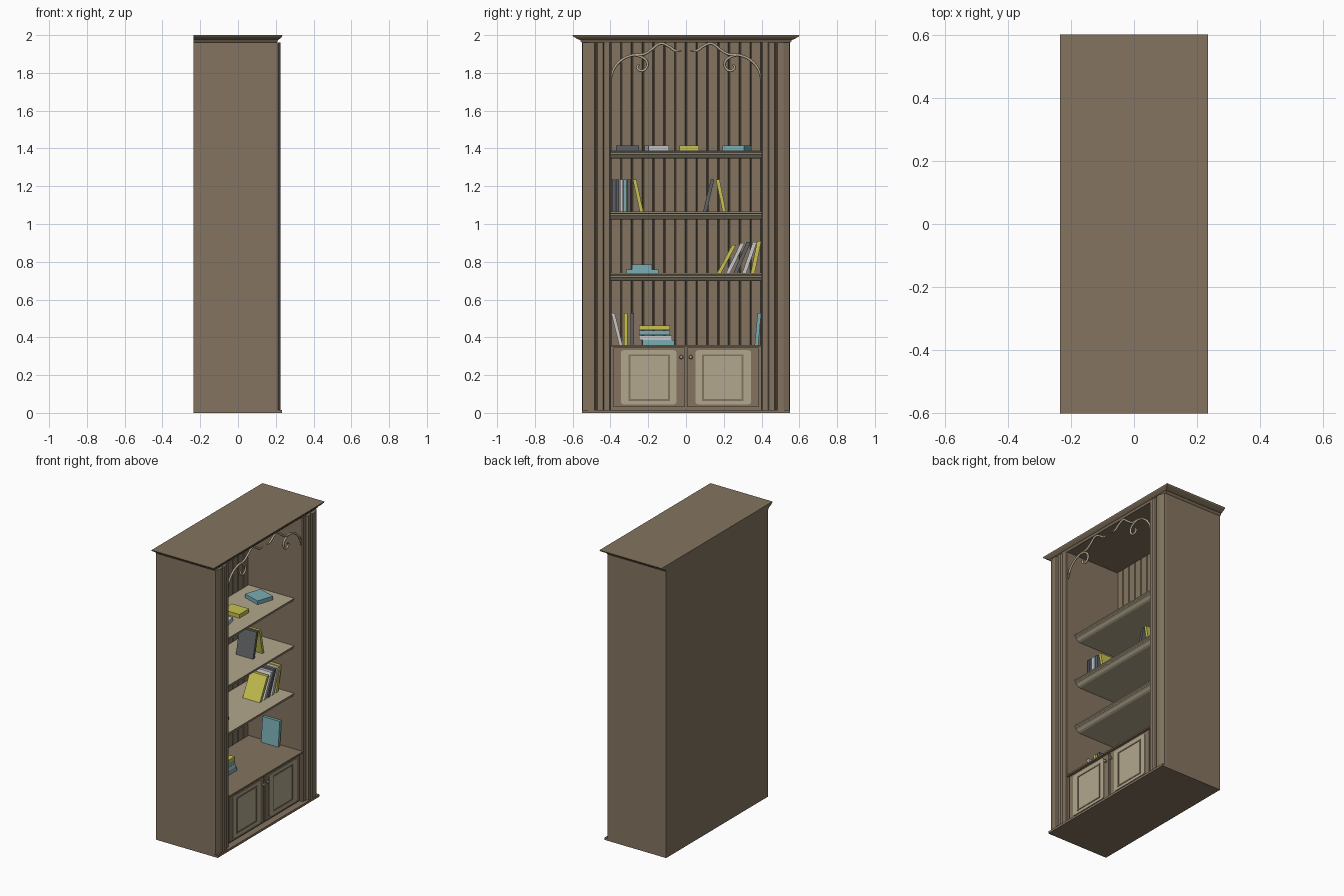
import bpy, bmesh, math
from mathutils import Matrix, Vector

old = bpy.data.objects.get("Cube")
if old:
    bpy.data.objects.remove(old, do_unlink=True)


def material(name, r, g, b):
    m = bpy.data.materials.new(name)
    m.use_nodes = True
    m.diffuse_color = (r, g, b, 1)
    m.node_tree.nodes["Principled BSDF"].inputs["Base Color"].default_value = (r, g, b, 1)
    return m


wood = material("brown wood", .23, .175, .115)
cream = material("cream paint", .45, .39, .27)
blue = material("pale blue cover", .19, .42, .46)
yellow = material("yellow cover", .58, .54, .08)
white = material("light grey cover", .57, .57, .59)
grey = material("dark grey cover", .115, .12, .13)


def finish(name, bm, mat):
    bmesh.ops.recalc_face_normals(bm, faces=bm.faces)
    me = bpy.data.meshes.new(name)
    bm.to_mesh(me)
    bm.free()
    me.materials.append(mat)
    ob = bpy.data.objects.new(name, me)
    bpy.context.collection.objects.link(ob)
    return ob


def box(name, x, y, z, mat):
    bm = bmesh.new()
    size = [b - a for a, b in (x, y, z)]
    mid = [(a + b) / 2 for a, b in (x, y, z)]
    bmesh.ops.create_cube(bm, size=1, matrix=Matrix.Translation(mid) @ Matrix.Diagonal((*size, 1)))
    return finish(name, bm, mat)


def prism(name, outline, vec, mat):
    """Extrude a closed 3D outline along a vector."""
    bm = bmesh.new()
    f = bm.faces.new([bm.verts.new(p) for p in outline])
    new = bmesh.ops.extrude_face_region(bm, geom=[f])["geom"]
    bmesh.ops.translate(bm, vec=vec, verts=[v for v in new if isinstance(v, bmesh.types.BMVert)])
    return finish(name, bm, mat)


def loft(name, rings, mat):
    """Join rings of equal length and cap both ends."""
    bm = bmesh.new()
    rows = [[bm.verts.new(p) for p in r] for r in rings]
    n = len(rows[0])
    for a, b in zip(rows, rows[1:]):
        for i in range(n):
            bm.faces.new((a[i], a[(i + 1) % n], b[(i + 1) % n], b[i]))
    bm.faces.new(rows[0])
    bm.faces.new(rows[-1])
    return finish(name, bm, mat)


BACK, FRONT = -.235, .195

# Carcass
box("base_plinth", (BACK, .232), (-.55, .55), (0, .015), wood)
box("back_panel", (BACK, -.215), (-.55, .55), (.015, 1.965), wood)
box("ceiling", (BACK, FRONT), (-.55, .55), (1.96, 1.966), wood)
stile = [(.195, .55), (.212, .548), (.226, .515), (.226, .485), (.212, .48), (.212, .473),
         (.224, .468), (.224, .44), (.212, .435), (.212, .405), (.205, .4), (.195, .4)]
for side, s in (("left", 1), ("right", -1)):
    box(side + "_side_wall", (-.215, FRONT), sorted((s * .4, s * .55)), (.015, 1.965), wood)
    prism(side + "_fluted_stile", [(x, s * y, .015) for x, y in stile], (0, 0, 1.945), wood)

# Grooved back boards
boards, width = 14, .8 / 14
outline = [(-.216, .4, .36), (-.216, -.4, .36)]
for i in range(boards):
    y = -.4 + i * width
    outline += [(-.208, y, .36), (-.2, y + .005, .36), (-.2, y + width - .005, .36)]
outline.append((-.208, .4, .36))
prism("back_boards", outline, (0, 0, 1.6), wood)

# Crown moulding, flush at the back
steps = [(0, 1.96), (.008, 1.967), (.01, 1.974), (.022, 1.978), (.036, 1.986), (.047, 1.993), (.05, 2)]
loft("crown_moulding",
     [[(BACK, -.55 - d, z), (.205 + d * .6, -.55 - d, z),
       (.205 + d * .6, .55 + d, z), (BACK, .55 + d, z)] for d, z in steps], wood)

# Shelves with a moulded front edge
edge = [(-.2, 0), (.145, 0), (.145, -.007), (.138, -.012), (.138, -.02),
        (.128, -.026), (.118, -.036), (.105, -.042), (-.2, -.042)]
for i, top in enumerate((.74, 1.065, 1.39)):
    prism(f"shelf_{i + 1}", [(x, -.4, top + z) for x, z in edge], (0, .8, 0), cream)

# Lower cabinet
box("cabinet_body", (-.2, .185), (-.4, .4), (.015, .35), wood)
box("cabinet_top", (-.2, .212), (-.4, .4), (.35, .36), wood)


def rounded(y0, y1, z0, z1, r, x):
    pts = []
    for cy, cz, a in ((y1 - r, z1 - r, 0), (y0 + r, z1 - r, 90), (y0 + r, z0 + r, 180), (y1 - r, z0 + r, 270)):
        for k in range(4):
            t = math.radians(a + 30 * k)
            pts.append((x, cy + r * math.cos(t), cz + r * math.sin(t)))
    return pts


for side, s in (("left", 1), ("right", -1)):
    def span(a, b):
        return sorted((s * a, s * b))
    box(side + "_door", (.185, .2), span(.006, .385), (.03, .345), wood)
    prism(side + "_door_panel", rounded(*span(.05, .345), .045, .332, .015, .2), (.004, 0, 0), cream)
    # Thin frame around the raised field
    for nm, ys, zs in (("inner", (.085, .096), (.064, .31)), ("outer", (.294, .305), (.064, .31)),
                       ("top", (.085, .305), (.3, .31)), ("bottom", (.085, .305), (.064, .074))):
        box(f"{side}_door_{nm}_bead", (.2, .207), span(*ys), zs, wood)
    # Turned knob
    turn = [(.2, .005), (.206, .004), (.209, .009), (.215, .011), (.22, .008), (.222, .003)]
    knob = loft(side + "_door_knob",
                [[(x, s * .025 + r * math.cos(k * math.pi / 6), .295 + r * math.sin(k * math.pi / 6))
                  for k in range(12)] for x, r in turn], cream)

# Carved scroll ornament
main = [(-.396, 1.77), (-.385, 1.815), (-.345, 1.865), (-.29, 1.892), (-.22, 1.9),
        (-.18, 1.925), (-.135, 1.955), (-.09, 1.94), (-.055, 1.917), (-.025, 1.918)]
curl = [(-.29, 1.892), (-.235, 1.884), (-.205, 1.853), (-.215, 1.82), (-.24, 1.812), (-.258, 1.83), (-.245, 1.845)]
for side, s in (("left", -1), ("right", 1)):
    cu = bpy.data.curves.new(side + "_scroll", "CURVE")
    cu.dimensions = "3D"
    cu.bevel_depth = .007
    cu.bevel_resolution = 2
    cu.resolution_u = 6
    cu.use_fill_caps = True
    for path in (main, curl):
        sp = cu.splines.new("BEZIER")
        sp.bezier_points.add(len(path) - 1)
        for i, (bp, (y, z)) in enumerate(zip(sp.bezier_points, path)):
            bp.co = (.2, s * y, z)
            bp.handle_left_type = bp.handle_right_type = "AUTO"
            bp.radius = .55 if i in (0, len(path) - 1) else 1
    cu.materials.append(cream)
    bpy.context.collection.objects.link(bpy.data.objects.new(side + "_scroll", cu))


# Books
def flat(y0, y1, z, t, mat, turn=0):
    ob = box("flat_book", (-.065, .065), ((y0 - y1) / 2, (y1 - y0) / 2), (0, t), mat)
    ob.location = (-.03, (y0 + y1) / 2, z)
    ob.rotation_euler.z = math.radians(turn)


def upright(yb, yt, z, h, mat, t=.019):
    prism("upright_book", [(-.08, yb - t / 2, z), (-.08, yb + t / 2, z),
                           (-.08, yt + t / 2, z + h), (-.08, yt - t / 2, z + h)], (.13, 0, 0), mat)


flat(-.37, -.25, 1.39, .026, grey)
flat(-.21, -.1, 1.39, .026, white, 10)
flat(-.035, .07, 1.39, .026, yellow)
flat(.21, .33, 1.39, .026, blue, -18)

for y, mat in ((-.382, grey), (-.362, grey), (-.342, white), (-.323, blue), (-.303, grey)):
    upright(y, y, 1.065, .17, mat, .017)
upright(-.235, -.272, 1.065, .17, yellow)
upright(.1, .14, 1.065, .17, grey)
upright(.203, .168, 1.065, .17, yellow)

flat(-.315, -.145, .74, .02, blue)
flat(-.285, -.18, .76, .026, blue)
for yb, yt, h, mat in ((.175, .255, .15, yellow), (.222, .3, .16, white), (.262, .332, .165, grey),
                       (.308, .365, .165, white), (.353, .388, .17, yellow)):
    upright(yb, yt, .74, h, mat, .022)

upright(-.345, -.387, .36, .17, white)
upright(-.32, -.32, .36, .17, yellow)
upright(-.284, -.284, .36, .17, grey)
for i, (y0, y1, mat) in enumerate(((-.23, -.06, blue), (-.25, -.075, white),
                                   (-.25, -.085, blue), (-.25, -.085, yellow))):
    flat(y0, y1, .36 + i * .026, .025, mat)
upright(.373, .389, .36, .17, blue)
